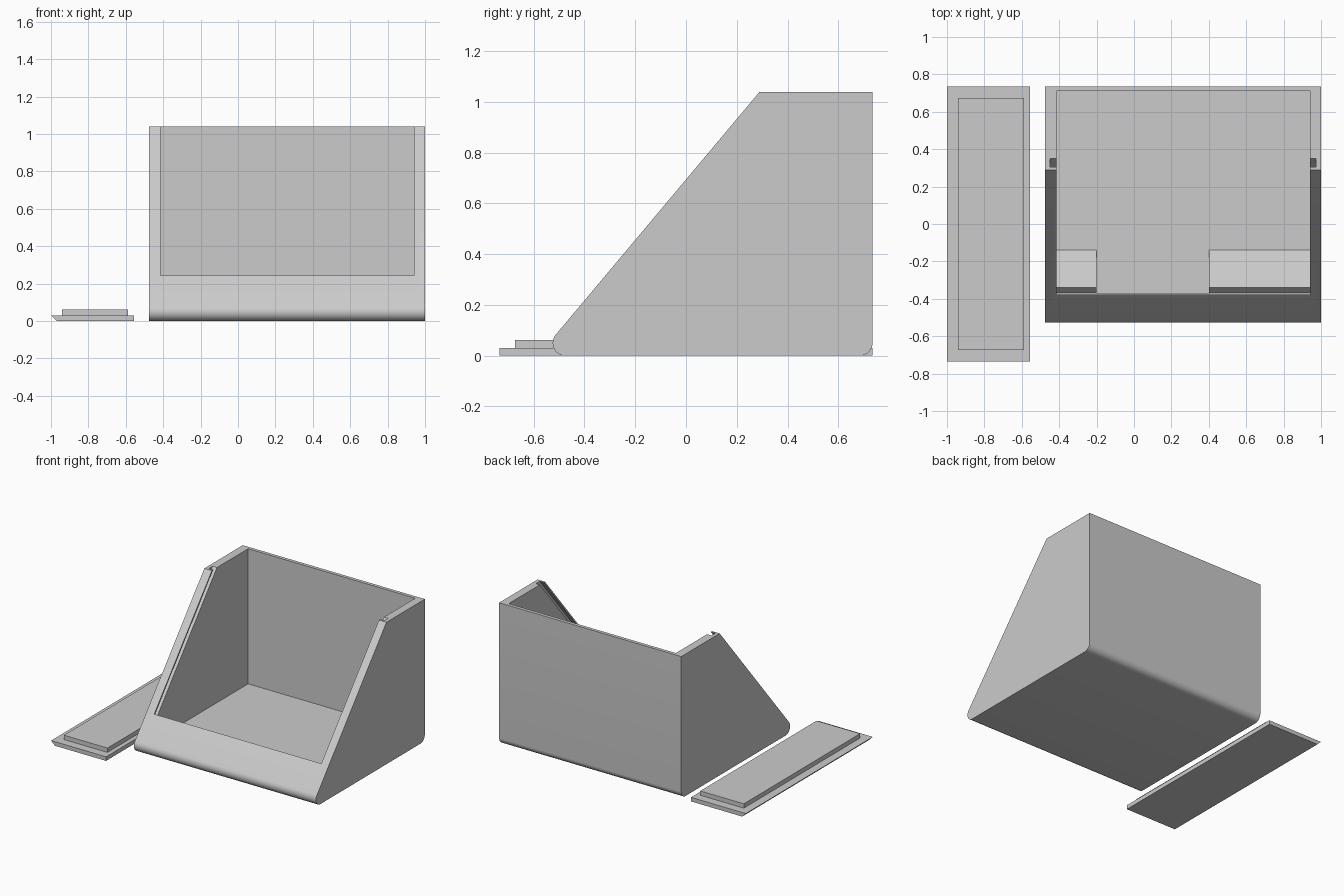
import bpy, bmesh, math

if "Cube" in bpy.data.objects:
    bpy.data.objects.remove(bpy.data.objects["Cube"])

grey = bpy.data.materials.new("light grey plastic")
grey.diffuse_color = (0.6, 0.6, 0.6, 1)
grey.use_nodes = True
grey.node_tree.nodes["Principled BSDF"].inputs["Base Color"].default_value = grey.diffuse_color


def prism(name, profile, x0, x1):
    """Extrude a (y, z) profile along x."""
    bm = bmesh.new()
    face = bm.faces.new([bm.verts.new((x0, y, z)) for y, z in profile])
    ext = bmesh.ops.extrude_face_region(bm, geom=[face])
    verts = [v for v in ext["geom"] if isinstance(v, bmesh.types.BMVert)]
    bmesh.ops.translate(bm, verts=verts, vec=(x1 - x0, 0, 0))
    bmesh.ops.recalc_face_normals(bm, faces=bm.faces)
    mesh = bpy.data.meshes.new(name)
    bm.to_mesh(mesh)
    bm.free()
    mesh.materials.append(grey)
    ob = bpy.data.objects.new(name, mesh)
    bpy.context.collection.objects.link(ob)
    return ob


def cut(ob, cutter):
    """Subtract the cutter, then remove it."""
    mod = ob.modifiers.new("cut", "BOOLEAN")
    mod.operation = "DIFFERENCE"
    mod.solver = "EXACT"
    mod.object = cutter
    bpy.context.view_layer.objects.active = ob
    bpy.ops.object.modifier_apply(modifier=mod.name)
    bpy.data.objects.remove(cutter)


def arc(cy, cz, r, a0, a1, n=10):
    angles = [math.radians(a0 + (a1 - a0) * i / n) for i in range(n + 1)]
    return [(cy + r * math.cos(a), cz + r * math.sin(a)) for a in angles]


# Bin body: sloped front, rounded lower front and back edges
body = prism("bin_body",
             [(0.735, 1.04), (0.29, 1.04)] + arc(-0.4755, 0.05, 0.05, 140, 270)
             + arc(0.685, 0.05, 0.05, 270, 360), -0.476, 1.0)

# Open cavity
cut(body, prism("cavity_cutter",
                [(-0.37, 0.05), (0.71, 0.05), (0.71, 1.2), (-0.378, 1.2),
                 (-0.378, 0.19), (-0.37, 0.183)], -0.415, 0.94))

# Lid slot, parallel to the slope, running into both side walls
dy, dz = math.cos(math.radians(50)), math.sin(math.radians(50))
y0, z0, length, gap = -0.37, 0.183, 1.3, 0.034
cut(body, prism("slot_cutter",
                [(y0, z0), (y0 + dy * length, z0 + dz * length),
                 (y0 + dy * length - dz * gap, z0 + dz * length + dy * gap),
                 (y0 - dz * gap, z0 + dy * gap)], -0.45, 0.973))

# Smooth only the rounded edges
bpy.ops.object.select_all(action="DESELECT")
body.select_set(True)
bpy.context.view_layer.objects.active = body
bpy.ops.object.shade_smooth_by_angle(angle=math.radians(20))

# Ramp blocks behind the front lip
for name, x0, x1 in (("left_ramp", -0.415, -0.2), ("right_ramp", 0.4, 0.94)):
    prism(name, [(-0.37, 0.05), (-0.14, 0.05), (-0.34, 0.218), (-0.37, 0.183)], x0, x1)


def slab(name, x0, x1, y, z0, z1, undercut=0.0):
    """Flat plate, optionally bevelled under its left edge."""
    ob = prism(name, [(-y, z0), (y, z0), (y, z1), (-y, z1)], x0, x1)
    for v in ob.data.vertices:
        if v.co.x < x0 + 0.001 and v.co.z < z0 + 0.001:
            v.co.x += undercut
    return ob


# Loose lid lying beside the bin
slab("lid_base", -1.0, -0.555, 0.735, 0.0, 0.03, 0.03)
slab("lid_panel", -0.94, -0.587, 0.673, 0.03, 0.062)
